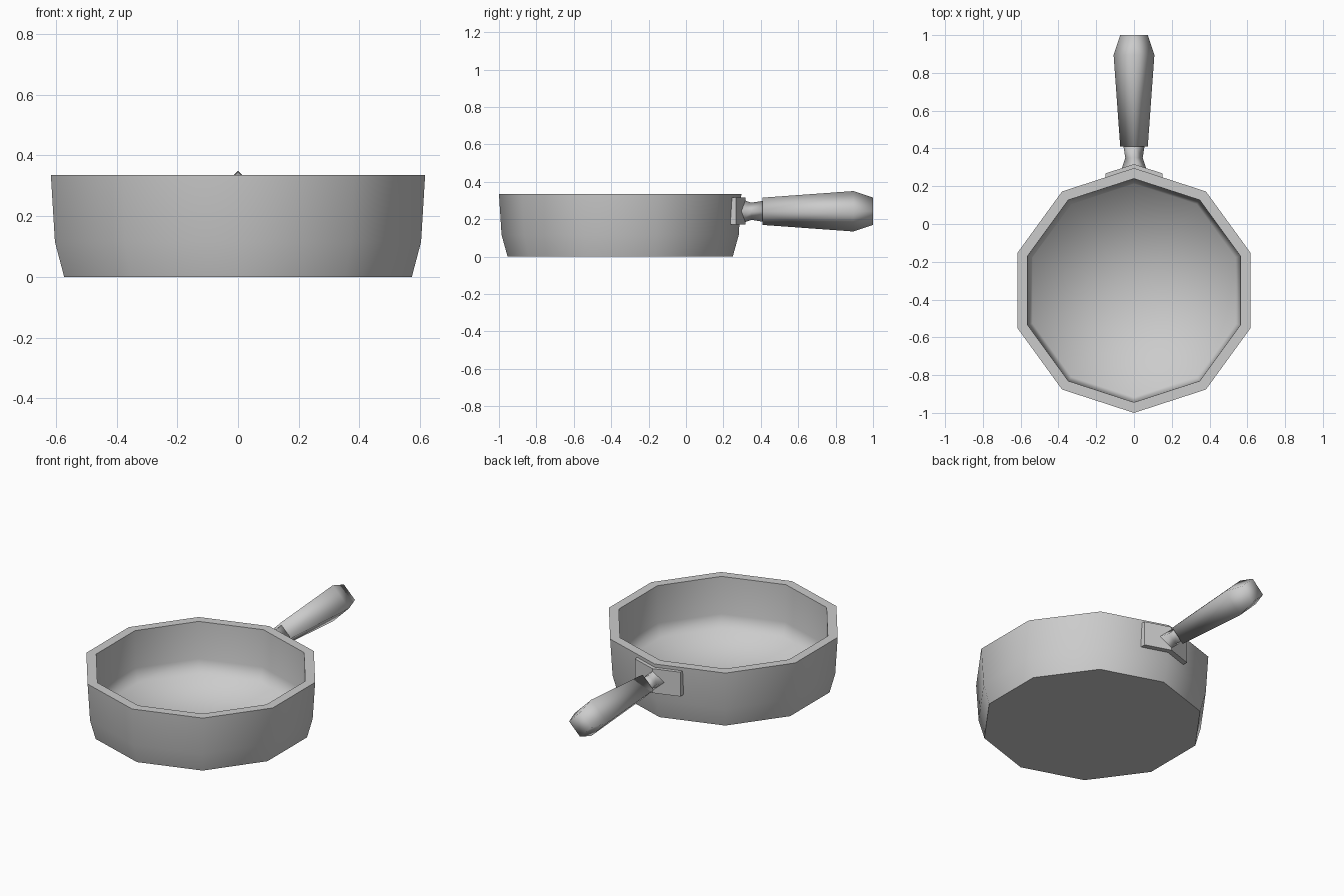
import bpy
import bmesh
from math import sin, cos, pi, radians

cube = bpy.data.objects.get("Cube")
if cube:
    bpy.data.objects.remove(cube, do_unlink=True)

metal = bpy.data.materials.new("grey metal")
metal.use_nodes = True
grey = (0.6, 0.6, 0.6, 1)
metal.diffuse_color = grey
metal.node_tree.nodes["Principled BSDF"].inputs["Base Color"].default_value = grey


def loft(name, rings, sharp_angle, sharp_heights=()):
    """Skin a list of equal rings, cap both ends, smooth all but sharp edges."""
    bm = bmesh.new()
    loops = [[bm.verts.new(p) for p in ring] for ring in rings]
    n = len(loops[0])
    for a, b in zip(loops, loops[1:]):
        for i in range(n):
            j = (i + 1) % n
            bm.faces.new((a[i], a[j], b[j], b[i]))
    bm.faces.new(loops[0])
    bm.faces.new(loops[-1])
    bmesh.ops.recalc_face_normals(bm, faces=bm.faces)
    for f in bm.faces:
        f.smooth = True
    for e in bm.edges:
        at_height = any(all(abs(v.co.z - h) < 0.001 for v in e.verts)
                        for h in sharp_heights)
        e.smooth = not at_height and e.calc_face_angle(0) < radians(sharp_angle)
    mesh = bpy.data.meshes.new(name)
    bm.to_mesh(mesh)
    bm.free()
    mesh.materials.append(metal)
    obj = bpy.data.objects.new(name, mesh)
    bpy.context.collection.objects.link(obj)


def ring(sides, r, y, z, upright=False):
    """Regular polygon with one corner to the back, or to the top if upright."""
    points = []
    for k in range(sides):
        a = pi / 2 + 2 * pi * k / sides
        u, v = r * cos(a), r * sin(a)
        points.append((u, y, z + v) if upright else (u, y + v, z))
    return points


# Ten-sided pan: outer wall, flat rim, inner wall, floor softly joined to it
PAN_Y, RIM_Z = -0.352, 0.335
pan_profile = [(0.602, 0), (0.634, 0.115), (0.648, RIM_Z),
               (0.592, RIM_Z), (0.585, 0.115), (0.565, 0.035), (0.004, 0.03)]
loft("pan", [ring(10, r, PAN_Y, z) for r, z in pan_profile], 100, (0, RIM_Z))

# Bent mounting plate wrapped around the rear corner
plate_outline = [(-0.15, 0.268), (0, 0.317), (0.15, 0.268),
                 (0.15, 0.238), (0, 0.28), (-0.15, 0.238)]
loft("mounting_plate",
     [[(x, y, z) for x, y in plate_outline] for z in (0.17, 0.315)], 15)

# Four-sided neck and handle standing on edge
HANDLE_Z = 0.242
for name, sections in (
        ("neck", [(0.285, 0.068), (0.35, 0.046), (0.42, 0.057)]),
        ("handle", [(0.41, 0.073), (0.895, 0.108), (1.0, 0.073)])):
    loft(name, [ring(4, r, y, HANDLE_Z, True) for y, r in sections], 100)
